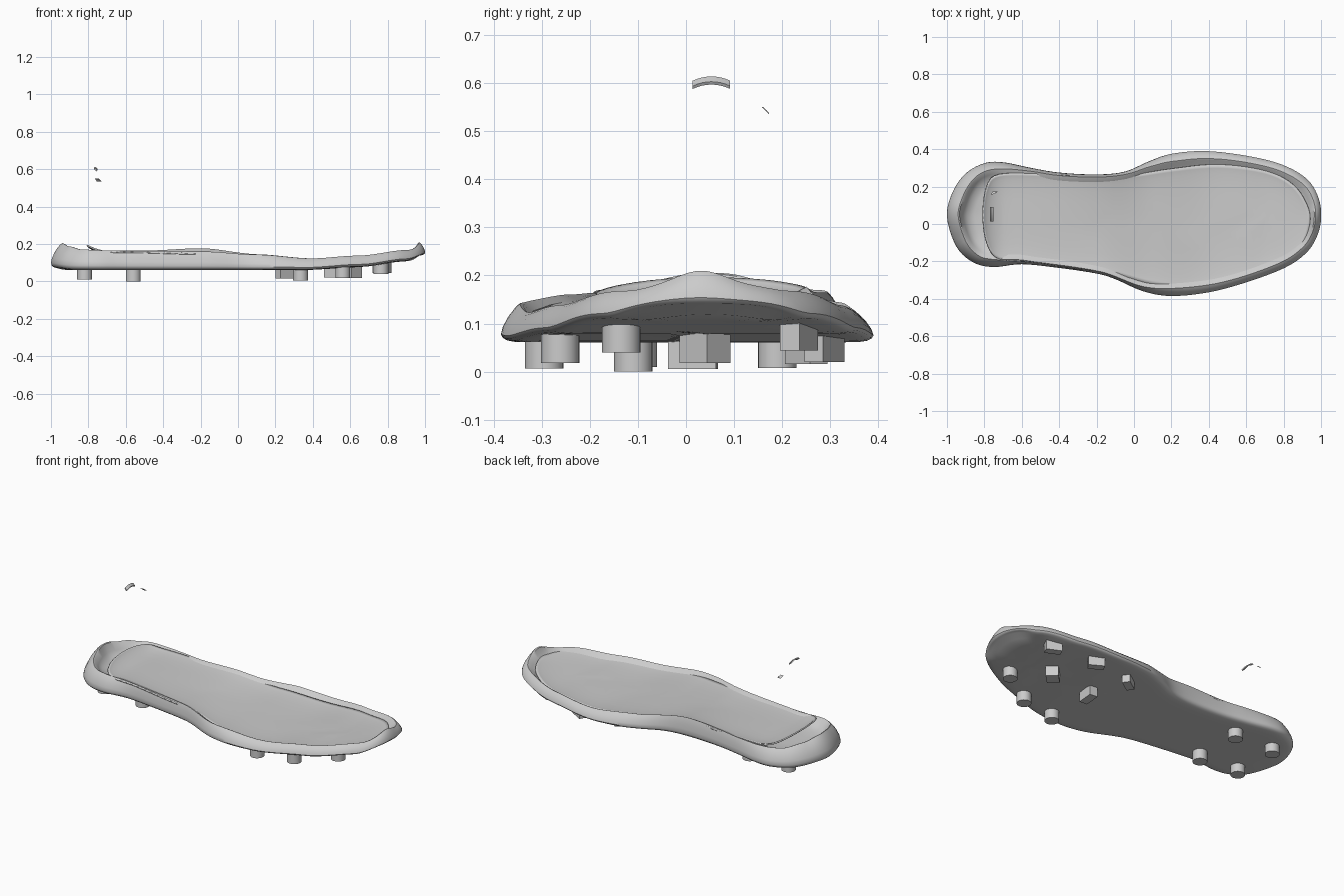
import bpy, bmesh, math
from mathutils import Vector

cube = bpy.data.objects.get("Cube")
if cube:
    bpy.data.objects.remove(cube, do_unlink=True)

grey = bpy.data.materials.new("light_grey")
grey.use_nodes = True
grey.diffuse_color = (0.6, 0.6, 0.6, 1)
grey.node_tree.nodes["Principled BSDF"].inputs["Base Color"].default_value = (0.6, 0.6, 0.6, 1)


def interp(x, table):
    """Smooth interpolation through (x, value) pairs."""
    if x <= table[0][0]:
        return table[0][1]
    for (a, va), (b, vb) in zip(table, table[1:]):
        if x <= b:
            t = (x - a) / (b - a)
            return va + (vb - va) * t * t * (3 - 2 * t)
    return table[-1][1]


def closed_spline(points, steps):
    """Closed Catmull-Rom curve through 2D points."""
    pts, out = [Vector(p) for p in points], []
    n = len(pts)
    for i in range(n):
        a, b, c, d = (pts[(i + k) % n] for k in (-1, 0, 1, 2))
        for s in range(steps):
            t = s / steps
            out.append(0.5 * (2 * b + (c - a) * t + (2 * a - 5 * b + 4 * c - d) * t ** 2
                              + (3 * b - a - 3 * c + d) * t ** 3))
    return out


def inset(loop, amount):
    """Move a clockwise loop inward by amount(x)."""
    out, n = [], len(loop)
    for i, p in enumerate(loop):
        t = (loop[(i + 1) % n] - loop[i - 1]).normalized()
        out.append(p + Vector((t.y, -t.x)) * amount(p.x))
    return out


def to_spine(loop, t):
    """Shrink a loop towards the lengthwise centre line."""
    return [p.lerp(Vector((max(-0.7, min(0.7, p.x)), interp(p.x, [(-0.8, 0.05), (0.2, 0)]))), t)
            for p in loop]


def finish(obj, angle=30):
    obj.data.materials.append(grey)
    bpy.ops.object.select_all(action='DESELECT')
    obj.select_set(True)
    bpy.context.view_layer.objects.active = obj
    bpy.ops.object.shade_smooth_by_angle(angle=math.radians(angle))


def strip_cap(bm, ring):
    """Close a ring that starts at one end with crosswise strips."""
    n = len(ring)
    for i in range((n + 1) // 2):
        corners = dict.fromkeys((ring[i], ring[i + 1], ring[(n - i - 1) % n], ring[(n - i) % n]))
        if len(corners) > 2:
            bm.faces.new(list(corners))


def rings_object(name, rings, cap_first, angle=30):
    """Bridge equal rings of 3D points and cap the ends."""
    bm = bmesh.new()
    vs = [[bm.verts.new(p) for p in r] for r in rings]
    n = len(vs[0])
    for a, b in zip(vs, vs[1:]):
        for i in range(n):
            j = (i + 1) % n
            bm.faces.new((a[i], a[j], b[j], b[i]))
    strip_cap(bm, vs[-1])
    if cap_first:
        strip_cap(bm, vs[0])
    bmesh.ops.recalc_face_normals(bm, faces=bm.faces)
    if not cap_first and sum(f.normal.z for f in bm.faces) < 0:
        bmesh.ops.reverse_faces(bm, faces=bm.faces)
    mesh = bpy.data.meshes.new(name)
    bm.to_mesh(mesh)
    bm.free()
    obj = bpy.data.objects.new(name, mesh)
    bpy.context.collection.objects.link(obj)
    finish(obj, angle)
    return obj


# Height rules along the foot: underside, rim and depth of the insole below the rim
def bottom(x):
    return interp(x, [(-1, 0.07), (-0.9, 0.061), (0.35, 0.061), (0.65, 0.078), (0.9, 0.108), (1, 0.138)])


def rim(x, y):
    arch = 0.017 * math.exp(-((x + 0.2) / 0.2) ** 2) * max(0, min(1, y / 0.24))
    toe = interp(x, [(0.93, 0), (0.98, 0.032)]) * math.exp(-((y - 0.03) / 0.08) ** 2)
    return arch + toe + interp(x, [(-1, 0.205), (-0.96, 0.188), (-0.85, 0.17), (-0.65, 0.164),
                                   (-0.2, 0.16), (0.1, 0.143), (0.4, 0.123), (0.65, 0.138),
                                   (0.93, 0.168), (1, 0.178)])


def recess(x):
    return interp(x, [(-0.6, 0.003), (-0.2, 0.008), (0.2, 0.019), (0.7, 0.019), (0.93, 0.01)])


def rim_inset(x):
    return interp(x, [(-1, 0.06), (-0.8, 0.042), (-0.5, 0.016), (-0.1, 0.014), (0.25, 0.042),
                      (0.6, 0.035), (0.9, 0.035), (1, 0.03)])


outline = closed_spline([
    (-1, 0.04), (-0.97, 0.17), (-0.9, 0.27), (-0.8, 0.325), (-0.7, 0.33), (-0.55, 0.3), (-0.4, 0.275),
    (-0.2, 0.265), (-0.05, 0.28), (0.08, 0.335), (0.2, 0.375), (0.38, 0.39), (0.6, 0.365), (0.79, 0.318),
    (0.925, 0.24), (0.988, 0.135), (1, 0.02), (0.97, -0.085), (0.91, -0.165), (0.8, -0.237), (0.6, -0.312),
    (0.4, -0.365), (0.2, -0.385), (0.05, -0.36), (-0.1, -0.295), (-0.2, -0.265), (-0.4, -0.235),
    (-0.6, -0.215), (-0.75, -0.23), (-0.86, -0.205), (-0.95, -0.12)], 5)


# Sole shell: underside, rounded side wall, rim and inner heel cup
def wall(frac, height, extra=0.0, drop=0.0):
    """Ring at a fraction of the rim inset and of the wall height."""
    loop = inset(outline, lambda x: frac * rim_inset(x) + extra)
    return [(p.x, p.y, bottom(o.x) + height * (rim(o.x, o.y) - bottom(o.x)) - drop)
            for p, o in zip(loop, outline)]


base = inset(outline, lambda x: 0.06)
under = [[(p.x, p.y, bottom(p.x)) for p in to_spine(base, t)] for t in (0.85, 0.6, 0.3, 0)]
cup = inset(outline, lambda x: rim_inset(x) + 0.022)
floor = [[(p.x, p.y, rim(p.x, p.y) - drop - recess(p.x) - interp(p.x, [(-0.9, heel), (-0.65, 0)]))
          for p in to_spine(cup, t)]
         for t, drop, heel in ((0.02, 0.005, 0.016), (0.12, 0.018, 0.025), (0.3, 0.026, 0.03),
                               (0.6, 0.028, 0.03), (0.85, 0.029, 0.03))]
sides = [wall(0, 0.01, 0.03), wall(0, 0.05, 0.013), wall(0, 0.12, 0.004), wall(0, 0.22),
         wall(0.1, 0.42), wall(0.38, 0.68), wall(0.74, 0.9), wall(1, 1), wall(1, 1, 0.007, 0.003)]
rings_object("sole_shell", under + sides + floor, True, 40)

# Insole: dished sheet with a raised heel lip
insole_edge = closed_spline([
    (-0.805, 0.05), (-0.785, 0.2), (-0.72, 0.265), (-0.5, 0.268), (-0.2, 0.25), (0, 0.264), (0.2, 0.295),
    (0.45, 0.318), (0.7, 0.285), (0.85, 0.21), (0.93, 0.09), (0.935, -0.02), (0.88, -0.14), (0.75, -0.23),
    (0.55, -0.29), (0.3, -0.335), (0.1, -0.322), (-0.1, -0.267), (-0.3, -0.24), (-0.55, -0.203),
    (-0.72, -0.187), (-0.785, -0.1)], 5)
layers = []
for t, drop in ((0, 0), (0.06, 0.003), (0.15, 0.006), (0.35, 0.009), (0.6, 0.01), (0.85, 0.01)):
    layers.append([(p.x, p.y, rim(p.x, p.y) - recess(p.x) - drop
                    + 0.03 * max(0, (-0.68 - p.x) / 0.125) ** 2)
                   for p in to_spine(insole_edge, t)])
insole = rings_object("insole", layers, False, 50)
solid = insole.modifiers.new("thickness", 'SOLIDIFY')
solid.thickness = 0.008
solid.offset = -1

# Round studs: x, y, lower end
round_studs = {"heel_outer_rear": (-0.82, -0.1, 0.01), "heel_inner_rear": (-0.82, 0.19, 0.01),
               "heel_outer_front": (-0.56, -0.11, 0), "heel_inner_front": (-0.56, 0.19, 0.008),
               "outer_toe": (0.765, -0.135, 0.04), "outer_middle": (0.56, -0.262, 0.018),
               "outer_ball": (0.335, -0.295, 0.006)}
for name, (x, y, z) in round_studs.items():
    top = bottom(x) + 0.015
    bpy.ops.mesh.primitive_cylinder_add(vertices=32, radius=0.04, depth=top - z,
                                        location=(x, y, (top + z) / 2))
    bpy.context.object.name = name + "_round_stud"
    finish(bpy.context.object)

# Block studs: x, y, lower end, length, width, turn in degrees
block_studs = {"inner_toe": (0.77, 0.235, 0.044, 0.09, 0.045, 155),
               "inner_middle": (0.51, 0.288, 0.02, 0.09, 0.045, 150),
               "inner_ball": (0.25, 0.25, 0.016, 0.09, 0.045, 35),
               "centre_front": (0.61, 0.04, 0.018, 0.08, 0.07, 45),
               "centre_rear": (0.335, 0.015, 0.005, 0.1, 0.05, 85)}
for name, (x, y, z, length, width, turn) in block_studs.items():
    top = bottom(x) + 0.012
    bpy.ops.mesh.primitive_cube_add(size=1, location=(x, y, (top + z) / 2),
                                    rotation=(0, 0, math.radians(turn)))
    bpy.context.object.scale = (length, width, top - z)
    bpy.context.object.name = name + "_block_stud"
    finish(bpy.context.object)

# Loose arched strip and sliver floating above the heel
arch_rings = []
for i in range(9):
    s = i / 4 - 1
    y, z = 0.053 + 0.039 * s, 0.603 - 0.009 * s * s
    arch_rings.append([(-0.77, y, z + 0.005), (-0.755, y, z - 0.006),
                       (-0.752, y, z), (-0.765, y, z + 0.011)])
rings_object("floating_strip", arch_rings, True)
rings_object("floating_sliver", [[(-0.765, 0.158, 0.55), (-0.75, 0.16, 0.548), (-0.745, 0.16, 0.551)],
                                 [(-0.755, 0.173, 0.535), (-0.73, 0.173, 0.535),
                                  (-0.735, 0.173, 0.538)]], True)
